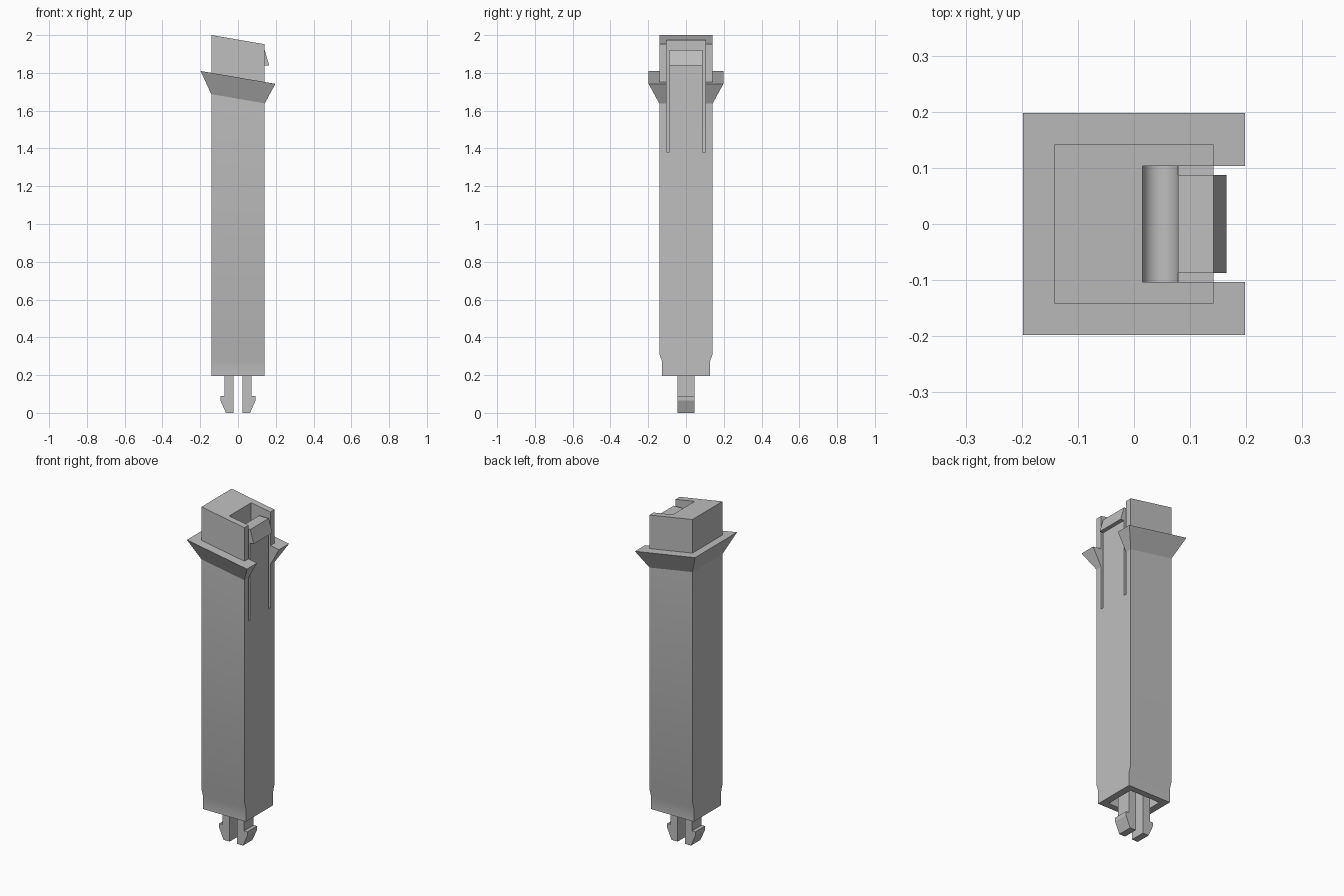
import bpy, bmesh, math

cube = bpy.data.objects.get("Cube")
if cube:
    bpy.data.objects.remove(cube, do_unlink=True)

grey = bpy.data.materials.new("plain grey")
grey.use_nodes = True
colour = (0.52, 0.52, 0.52, 1)
grey.diffuse_color = colour
grey.node_tree.nodes["Principled BSDF"].inputs["Base Color"].default_value = colour


def finish(name, bm):
    bmesh.ops.recalc_face_normals(bm, faces=bm.faces)
    mesh = bpy.data.meshes.new(name)
    bm.to_mesh(mesh)
    bm.free()
    mesh.materials.append(grey)
    obj = bpy.data.objects.new(name, mesh)
    bpy.context.collection.objects.link(obj)
    return obj


def prism(name, profile, half_width):
    """Extrude an x-z profile symmetrically along y."""
    bm = bmesh.new()
    face = bm.faces.new([bm.verts.new((x, -half_width, z)) for x, z in profile])
    moved = bmesh.ops.extrude_face_region(bm, geom=[face])["geom"]
    verts = [v for v in moved if isinstance(v, bmesh.types.BMVert)]
    bmesh.ops.translate(bm, verts=verts, vec=(0, 2 * half_width, 0))
    return finish(name, bm)


def loft(name, rings):
    """Skin rectangular rings given as half x, half y, height, slope along x."""
    bm = bmesh.new()
    loops = []
    for hx, hy, z, slope in rings:
        corners = [(-hx, -hy), (hx, -hy), (hx, hy), (-hx, hy)]
        loops.append([bm.verts.new((x, y, z - slope * x)) for x, y in corners])
    for a, b in zip(loops, loops[1:]):
        for i in range(4):
            j = (i + 1) % 4
            bm.faces.new((a[i], a[j], b[j], b[i]))
    bm.faces.new(loops[0])
    bm.faces.new(loops[-1])
    return finish(name, bm)


def combine(target, other, operation):
    mod = target.modifiers.new(operation.lower(), "BOOLEAN")
    mod.operation = operation
    mod.solver = "EXACT"
    mod.object = other
    bpy.context.view_layer.objects.active = target
    bpy.ops.object.modifier_apply(modifier=mod.name)
    bpy.data.objects.remove(other, do_unlink=True)


# Body: tapered foot, shaft, slanted flared collar and slanted head
W, FLARE, FOOT, TILT = 0.1415, 0.198, 0.128, 0.172
housing = loft("housing", [
    (W, FOOT, 0.195, 0),
    (W, FOOT, 0.275, 0),
    (W, W, 0.315, 0),
    (W, W, 1.663, TILT),
    (FLARE, FLARE, 1.776, TILT),
    (W, W, 1.776, TILT),
    (W, W, 1.976, TILT),
])

# Latch recess with a rounded floor, open through the collar
x0, x1, floor = 0.015, 0.0785, 1.38
mid, radius = (x0 + x1) / 2, (x1 - x0) / 2
arc = [(mid - radius * math.cos(math.pi * i / 16),
        floor - radius * math.sin(math.pi * i / 16)) for i in range(17)]
recess = prism("recess_cutter", [(x0, 2.1)] + arc + [(0.3, floor), (0.3, 2.1)], 0.103)
combine(housing, recess, "DIFFERENCE")

# Hollow underside
cavity = prism("cavity_cutter", [(-0.1, 0.1), (0.1, 0.1), (0.1, 0.36), (-0.1, 0.36)], 0.09)
combine(housing, cavity, "DIFFERENCE")

# Springy latch arm with its hook
latch = prism("latch_arm", [
    (x1, floor), (W, floor), (W, 1.84), (0.165, 1.84), (W, 1.92), (x1, 1.92),
], 0.087)
combine(housing, latch, "UNION")

# Clean up flat seams and keep the recess floor smooth
bm = bmesh.new()
bm.from_mesh(housing.data)
bmesh.ops.remove_doubles(bm, verts=bm.verts, dist=0.00002)
bmesh.ops.dissolve_limit(bm, angle_limit=0.01, verts=bm.verts, edges=bm.edges)
bm.to_mesh(housing.data)
bm.free()
bpy.ops.object.select_all(action="DESELECT")
housing.select_set(True)
bpy.context.view_layer.objects.active = housing
bpy.ops.object.shade_smooth_by_angle(angle=math.radians(20))

# Pair of barbed snap legs
leg = [(0.024, 0), (0.064, 0), (0.093, 0.066), (0.093, 0.09),
       (0.072, 0.09), (0.072, 0.37), (0.024, 0.37)]
for side, s in (("left", 1), ("right", -1)):
    prism(side + "_snap_leg", [(s * x, z) for x, z in leg], 0.045)
